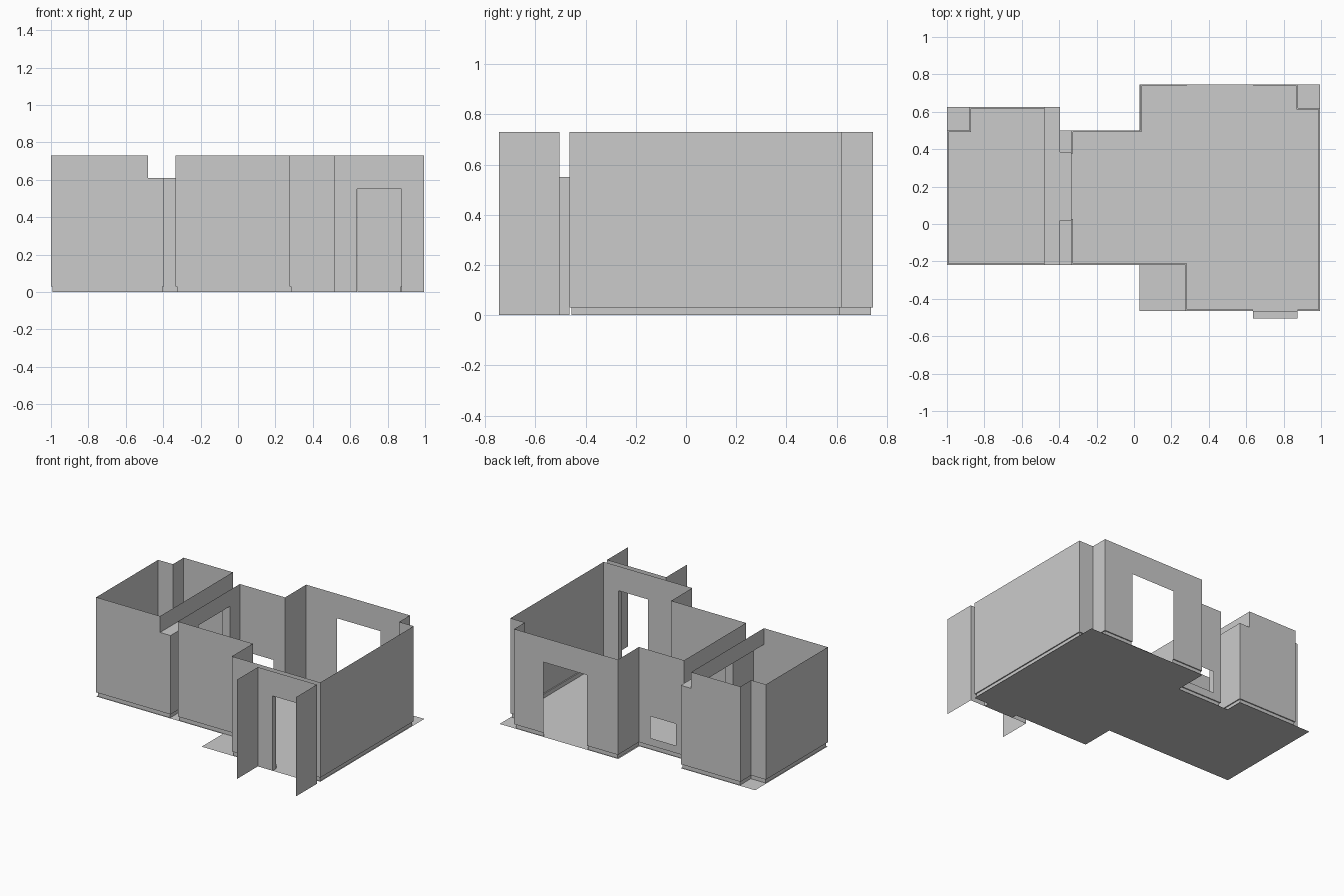
import bpy
from mathutils import Vector

if "Cube" in bpy.data.objects:
    bpy.data.objects.remove(bpy.data.objects["Cube"])

TOP, LOW, BASE, INSET = 0.73, 0.61, 0.03, 0.008
DOOR = 0.55


def make(name, quads):
    """Build one object from a list of quads."""
    verts, index, faces = [], {}, []
    for q in quads:
        face = []
        for p in q:
            key = tuple(round(c, 5) for c in p)
            if key not in index:
                index[key] = len(verts)
                verts.append(key)
            face.append(index[key])
        faces.append(face)
    me = bpy.data.meshes.new(name)
    me.from_pydata(verts, [], faces)
    ob = bpy.data.objects.new(name, me)
    bpy.context.collection.objects.link(ob)
    return ob


def upright(a, b, z0, z1):
    return [(*b, z0), (*a, z0), (*a, z1), (*b, z1)]


def flat(x0, x1, y0, y1, z):
    return [(x0, y0, z), (x1, y0, z), (x1, y1, z), (x0, y1, z)]


def wall(a, b, z0, z1, hole=None):
    """Wall from a to b; hole = (start, end, bottom, top), distances along the wall."""
    if not hole:
        return [upright(a, b, z0, z1)]
    a, b = Vector(a), Vector(b)
    d = (b - a).normalized()
    p, q = a + d * hole[0], a + d * hole[1]
    out = [upright(a, p, z0, z1), upright(q, b, z0, z1), upright(p, q, hole[3], z1)]
    if hole[2] > z0:
        out.append(upright(p, q, z0, hole[2]))
    return out


# Inner outline, counter-clockwise: x, y, height of the wall that starts here
plan = [(-1, -.22, TOP), (-.48, -.22, LOW), (-.395, -.22, LOW), (-.395, .02, LOW),
        (-.335, .02, TOP), (-.335, -.22, TOP), (.275, -.22, TOP), (.275, -.465, TOP),
        (.995, -.465, TOP), (.995, .62, TOP), (.877, .62, TOP), (.877, .745, TOP),
        (.033, .745, TOP), (.033, .5, TOP), (-.335, .5, TOP), (-.335, .385, LOW),
        (-.395, .385, LOW), (-.395, .625, LOW), (-.48, .625, TOP), (-.88, .625, TOP),
        (-.88, .5, TOP), (-1, .5, TOP)]
holes = {7: (.36, .6, BASE, DOOR),       # front door
         11: (.239, .595, BASE, DOOR),   # back opening
         13: (.093, .303, .085, .245)}   # low window

n = len(plan)
pts = [Vector(p[:2]) for p in plan]
dirs = [(pts[(i + 1) % n] - pts[i]).normalized() for i in range(n)]
norms = [Vector((-d.y, d.x)) for d in dirs]


def inset(i):
    a, b = norms[i - 1], norms[i]
    return pts[i] + (b if a.dot(b) > .5 else a + b) * INSET


walls, skirting = [], []
for i in range(n):
    j = (i + 1) % n
    hole = holes.get(i)
    walls += wall(pts[i], pts[j], BASE, plan[i][2], hole)
    # skirting runs, broken at floor-level openings
    runs = [(pts[i], pts[j], inset(i), inset(j))]
    if hole and hole[2] == BASE:
        p, q = (pts[i] + dirs[i] * h for h in hole[:2])
        off = norms[i] * INSET
        runs = [(pts[i], p, inset(i), p + off), (q, pts[j], q + off, inset(j))]
    for a, b, c, d in runs:
        skirting.append(upright(c, d, 0, BASE))
        skirting.append([(*a, BASE), (*b, BASE), (*d, BASE), (*c, BASE)])
# strip above the passage
walls.append(upright((-.335, .385), (-.335, .02), LOW, TOP))
make("walls", walls)
make("skirting", skirting)

# Floor: three overlapping-free rectangles
make("floor", [flat(-1, -.395, -.22, .625, 0), flat(-.395, .03, -.22, .5, 0),
               flat(.03, .995, -.465, .745, 0)])

# Dropped beam and passage ceiling
make("ceiling_beam", [upright((-.48, -.22), (-.48, .625), LOW, TOP),
                      flat(-.48, -.395, -.22, .625, LOW),
                      flat(-.395, -.335, .02, .385, LOW)])

# Front door lining
make("door_lining", [upright((x, -.505), (x, -.465), 0, DOOR) for x in (.635, .875)]
     + [flat(.635, .875, -.505, -.465, z) for z in (0, DOOR)])

# Stub of the hallway outside the door
make("hallway_walls", wall((.515, -.505), (.995, -.505), 0, TOP, (.12, .36, 0, DOOR))
     + [upright((x, -.745), (x, -.505), 0, TOP) for x in (.515, .995)])
